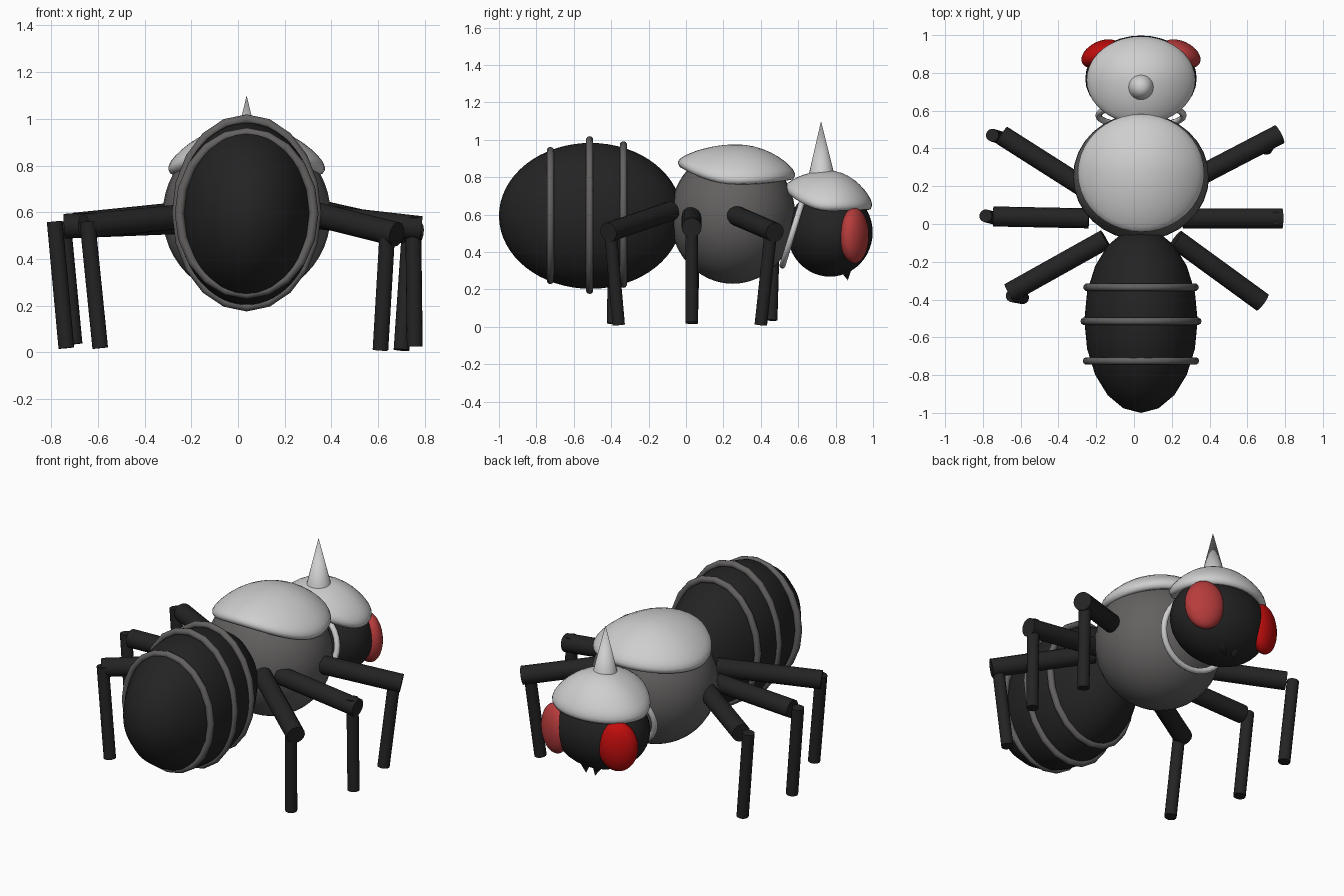
import bpy, bmesh, math
from mathutils import Vector

if "Cube" in bpy.data.objects:
    bpy.data.objects.remove(bpy.data.objects["Cube"])

CX = 0.037  # body centre line


def material(name, rgb):
    m = bpy.data.materials.new(name)
    m.diffuse_color = (*rgb, 1)
    m.use_nodes = True
    m.node_tree.nodes["Principled BSDF"].inputs["Base Color"].default_value = m.diffuse_color
    return m


BLACK = material("black", (0.017, 0.017, 0.017))
GREY = material("grey", (0.125, 0.12, 0.118))
WHITE = material("pale grey", (0.62, 0.62, 0.62))
RED = material("bright red", (0.55, 0.004, 0.004))
DULL_RED = material("dull red", (0.48, 0.045, 0.045))


def finish(ob, name, mat, angle=50):
    ob.name = name
    ob.data.materials.clear()
    ob.data.materials.append(mat)
    bpy.ops.object.select_all(action='DESELECT')
    ob.select_set(True)
    bpy.context.view_layer.objects.active = ob
    bpy.ops.object.shade_smooth_by_angle(angle=math.radians(angle))
    return ob


def ellipsoid(name, loc, radii, mat, rot=(0, 0, 0), seg=32, rings=24):
    bpy.ops.mesh.primitive_uv_sphere_add(segments=seg, ring_count=rings, location=loc, rotation=rot)
    ob = bpy.context.object
    ob.scale = radii
    return finish(ob, name, mat)


def rod(name, a, b, r1, r2, mat, sides=16):
    a, b = Vector(a), Vector(b)
    d = b - a
    bpy.ops.mesh.primitive_cone_add(vertices=sides, radius1=r1, radius2=r2, depth=d.length,
                                    location=(a + b) / 2,
                                    rotation=d.to_track_quat('Z', 'Y').to_euler())
    return finish(bpy.context.object, name, mat)


def band(name, loc, rx, rz, thick, mat, tilt=0.0, seg=20):
    """Elliptical hoop around the y axis."""
    bm = bmesh.new()
    loops = []
    for i in range(seg):
        t = 2 * math.pi * i / seg
        c, s = math.cos(t), math.sin(t)
        loops.append([bm.verts.new(((rx + thick * math.cos(p)) * c, thick * math.sin(p),
                                    (rz + thick * math.cos(p)) * s))
                      for p in (2 * math.pi * k / 10 for k in range(10))])
    for i in range(seg):
        p, q = loops[i], loops[(i + 1) % seg]
        for k in range(10):
            bm.faces.new((p[k], p[(k + 1) % 10], q[(k + 1) % 10], q[k]))
    ob = from_bmesh(bm, name, mat)
    ob.location = loc
    ob.rotation_euler.x = tilt
    return ob


def from_bmesh(bm, name, mat):
    bmesh.ops.recalc_face_normals(bm, faces=bm.faces)
    me = bpy.data.meshes.new(name)
    bm.to_mesh(me)
    bm.free()
    ob = bpy.data.objects.new(name, me)
    bpy.context.collection.objects.link(ob)
    return finish(ob, name, mat, 80)


def shell(name, cy, rx, ry, apex, side, front, back):
    """Domed plate with a rounded rim whose height varies around the body."""
    seg = 40
    bm = bmesh.new()
    top = bm.verts.new((CX, cy, apex))
    rings = []
    dome = [(r, (1 - r * r) ** 0.8, 0.02) for r in (0.15, 0.3, 0.45, 0.6, 0.72, 0.83, 0.91, 0.97)]
    rim = [(1.0, 0, 0.015), (1.0, 0, 0.0), (0.97, 0, -0.016), (0.92, 0, -0.02), (0.8, 0, -0.005)]
    for r, h, off in dome + rim:
        ring = []
        for i in range(seg):
            t = 2 * math.pi * i / seg
            s = math.sin(t)
            edge = side + ((front if s > 0 else back) - side) * s * s
            z = edge + off + (apex - edge - off) * h
            ring.append(bm.verts.new((CX + rx * r * math.cos(t), cy + ry * r * s, z)))
        rings.append(ring)
    for i in range(seg):
        j = (i + 1) % seg
        bm.faces.new((top, rings[0][i], rings[0][j]))
        for p, q in zip(rings, rings[1:]):
            bm.faces.new((p[i], q[i], q[j], p[j]))
    return from_bmesh(bm, name, WHITE)


# Abdomen with three hoops
ellipsoid("abdomen", (CX, -0.51, 0.593), (0.30, 0.49, 0.39), BLACK, seg=20, rings=32)
for i, (y, rx, rz, z) in enumerate([(-0.725, 0.288, 0.347, 0.595), (-0.515, 0.300, 0.402, 0.597),
                                    (-0.335, 0.286, 0.372, 0.60)]):
    band(f"abdomen_hoop_{i + 1}", (CX, y, z), rx, rz, 0.02, GREY)

# Thorax and its back plate
ellipsoid("thorax", (CX, 0.25, 0.59), (0.36, 0.335, 0.36), GREY)
shell("thorax_plate", 0.27, 0.335, 0.312, 0.975, 0.78, 0.805, 0.87)

# Head, collar, crown plate and horn
ellipsoid("head", (CX, 0.77, 0.505), (0.295, 0.228, 0.237), BLACK)
band("neck_collar", (CX, 0.575, 0.52), 0.225, 0.2, 0.017, WHITE, tilt=-0.3, seg=32)
shell("head_plate", 0.762, 0.288, 0.232, 0.835, 0.64, 0.645, 0.735)
rod("horn", (CX, 0.725, 0.80), (CX, 0.722, 1.10), 0.072, 0.0, WHITE, 24)

# Eyes and jaws, one each side
for sgn, side, mat in ((-1, "left", RED), (1, "right", DULL_RED)):
    ellipsoid(f"{side}_eye", (CX + sgn * 0.21, 0.9, 0.487), (0.112, 0.068, 0.148), mat,
              rot=(0, 0, -sgn * math.radians(25)))
    rod(f"{side}_jaw", (CX + sgn * 0.045, 0.85, 0.33), (CX + sgn * 0.03, 0.865, 0.248),
        0.045, 0.0, BLACK, 8)

# Legs: hip, knee of upper part, top and foot of lower part
legs = {
    "right_front": ((0.28, 0.22, 0.615), (0.77, 0.475, 0.505), (0.735, 0.455, 0.52), (0.70, 0.40, 0.01)),
    "right_middle": ((0.26, 0.03, 0.59), (0.785, 0.03, 0.53), (0.75, 0.03, 0.58), (0.757, 0.03, 0.025)),
    "right_rear": ((0.22, -0.08, 0.62), (0.68, -0.415, 0.505), (0.64, -0.405, 0.52), (0.61, -0.36, 0.01)),
    "left_front": ((-0.26, 0.19, 0.59), (-0.70, 0.47, 0.545), (-0.75, 0.47, 0.56), (-0.70, 0.455, 0.035)),
    "left_middle": ((-0.24, 0.03, 0.56), (-0.745, 0.04, 0.54), (-0.785, 0.043, 0.56), (-0.735, 0.03, 0.018)),
    "left_rear": ((-0.15, -0.08, 0.59), (-0.66, -0.365, 0.54), (-0.645, -0.38, 0.56), (-0.59, -0.39, 0.018)),
}
for name, (hip, knee, top, foot) in legs.items():
    rod(f"{name}_upper_leg", hip, knee, 0.053, 0.053, BLACK)
    rod(f"{name}_lower_leg", top, foot, 0.034, 0.034, BLACK)
